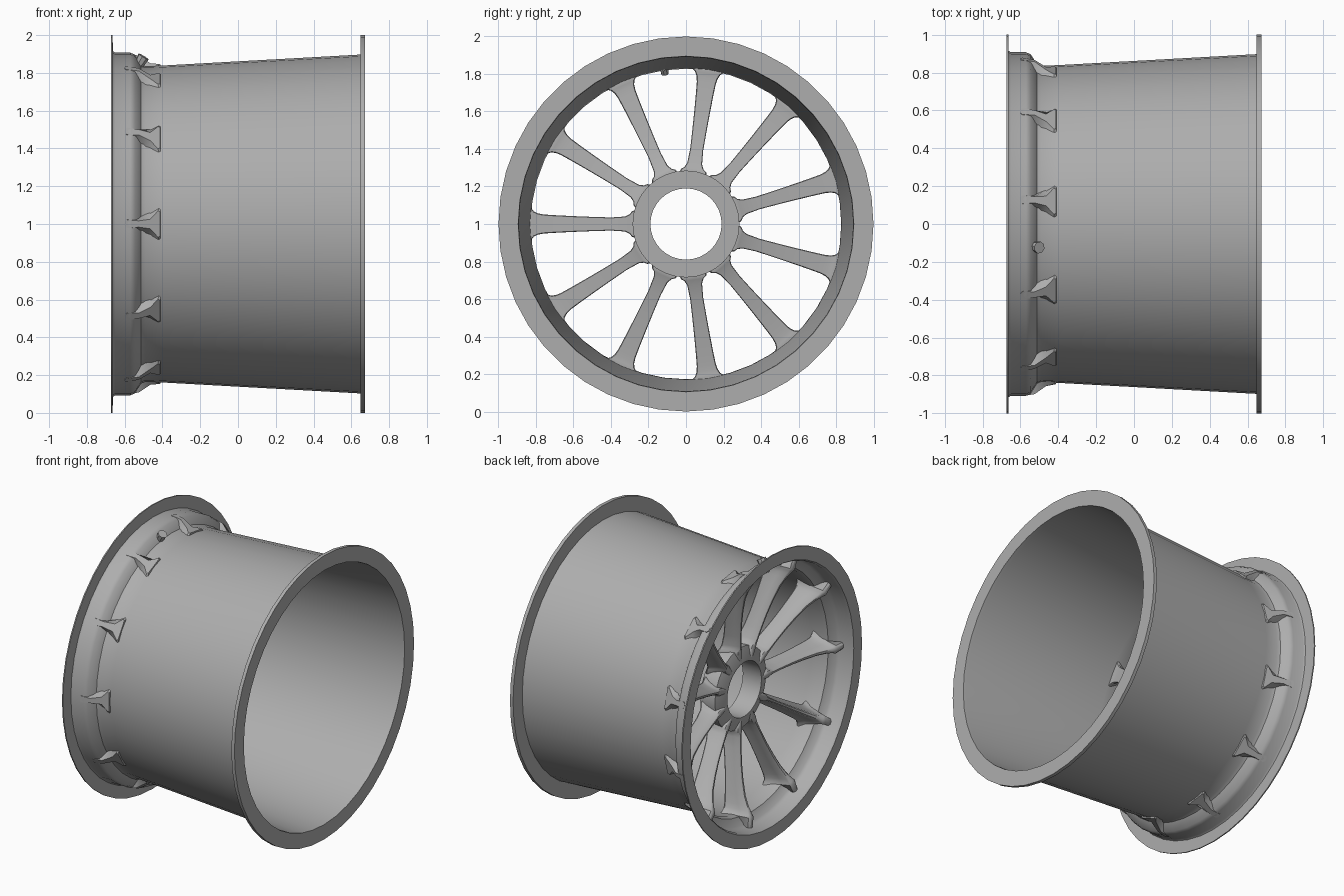
import bpy, bmesh, math
from mathutils import Vector, Matrix

if "Cube" in bpy.data.objects:
    bpy.data.objects.remove(bpy.data.objects["Cube"])

CENTRE = Vector((0, 0, 1))
SPOKES = 11

# Mid grey metal shared by all parts
GREY = bpy.data.materials.new("grey_metal")
GREY.diffuse_color = (0.42, 0.42, 0.42, 1)
GREY.use_nodes = True
GREY.node_tree.nodes["Principled BSDF"].inputs["Base Color"].default_value = GREY.diffuse_color


def finish(name, bm, angle=35):
    bmesh.ops.recalc_face_normals(bm, faces=bm.faces)
    mesh = bpy.data.meshes.new(name)
    bm.to_mesh(mesh)
    bm.free()
    mesh.materials.append(GREY)
    ob = bpy.data.objects.new(name, mesh)
    bpy.context.collection.objects.link(ob)
    bpy.ops.object.select_all(action='DESELECT')
    ob.select_set(True)
    bpy.context.view_layer.objects.active = ob
    bpy.ops.object.shade_smooth_by_angle(angle=math.radians(angle))
    return ob


def loft(bm, rings, closed=False):
    rows = [[bm.verts.new(p) for p in ring] for ring in rings]
    count = len(rows) if closed else len(rows) - 1
    for i in range(count):
        a, b = rows[i], rows[(i + 1) % len(rows)]
        for j in range(len(a)):
            k = (j + 1) % len(a)
            bm.faces.new((a[j], a[k], b[k], b[j]))
    if not closed:
        bm.faces.new(rows[0])
        bm.faces.new(rows[-1])


def revolve(name, profile, sides):
    """Spin a closed (x, radius) profile around the wheel axis."""
    bm = bmesh.new()
    rings = []
    for i in range(sides):
        a = 2 * math.pi * i / sides
        rings.append([CENTRE + Vector((x, r * math.cos(a), r * math.sin(a)))
                      for x, r in profile])
    loft(bm, rings, closed=True)
    return finish(name, bm)


# Barrel with both flanges and the stepped lip on the spoke side
revolve("rim_barrel", [
    (-0.672, 1.0), (-0.664, 1.0), (-0.662, 0.915), (-0.65, 0.907),
    (-0.57, 0.907), (-0.545, 0.896), (-0.513, 0.845), (-0.49, 0.836),
    (-0.40, 0.839), (0.648, 0.897), (0.648, 1.0), (0.672, 1.0),
    (0.672, 0.895), (0.648, 0.892), (-0.40, 0.833), (-0.492, 0.828),
    (-0.522, 0.838), (-0.552, 0.886), (-0.575, 0.898), (-0.655, 0.898),
    (-0.672, 0.908)], 44)

# Hub ring with a sloping front that the spokes run onto
revolve("hub", [(-0.455, 0.19), (-0.455, 0.205), (-0.425, 0.285),
                (-0.31, 0.285), (-0.31, 0.19)], 32)

# Spokes: radius, half width, front x, back x
STATIONS = [
    (0.205, 0.050, -0.453, -0.330), (0.240, 0.062, -0.455, -0.318),
    (0.270, 0.074, -0.456, -0.318), (0.288, 0.068, -0.457, -0.320),
    (0.300, 0.052, -0.458, -0.325), (0.325, 0.040, -0.461, -0.335),
    (0.400, 0.035, -0.469, -0.355), (0.500, 0.038, -0.483, -0.375),
    (0.600, 0.042, -0.503, -0.390), (0.700, 0.047, -0.530, -0.402),
    (0.760, 0.051, -0.558, -0.408), (0.790, 0.057, -0.577, -0.410),
    (0.812, 0.068, -0.590, -0.410), (0.828, 0.088, -0.600, -0.408)]


def section(r, w, front, back, mid=0.55):
    """Narrow at the front, hollow at the sides, widest at the back."""
    d = back - front
    half = [(front, 0.15 * w), (front + 0.06 * d, 0.32 * w),
            (front + 0.40 * d, mid * 0.85 * w), (front + 0.72 * d, mid * 1.3 * w),
            (back - 0.06 * d, w), (back, 0.92 * w)]
    return [Vector((x, r, y)) for x, y in half + [(x, -y) for x, y in reversed(half)]]


# Thin rib with a T-shaped back, showing on the outside of the lip
rib = []
for p in section(0.84, 0.070, -0.600, -0.412, mid=0.28):
    lift = min(1, max(0, (-0.45 - p.x) / 0.09))
    rib.append(Vector((p.x, 0.846 + 0.063 * lift, p.z)))

for n in range(SPOKES):
    bm = bmesh.new()
    loft(bm, [section(*s) for s in STATIONS] + [rib])
    turn = Matrix.Rotation(math.pi + 2 * math.pi * n / SPOKES, 4, 'X')
    bmesh.ops.transform(bm, matrix=Matrix.Translation(CENTRE) @ turn,
                        verts=bm.verts)
    finish(f"spoke_{n + 1}", bm, 40)

# Valve stem through the sloped step of the lip
bm = bmesh.new()
bmesh.ops.create_cone(bm, cap_ends=True, segments=8, radius1=0.020,
                      radius2=0.032, depth=0.10)
a = math.radians(98)
radial = Vector((0, math.cos(a), math.sin(a)))
axis = Vector((0.5, 0, 0)) + radial * 0.85
place = (Matrix.Translation(CENTRE + Vector((-0.525, 0, 0)) + radial * 0.852)
         @ axis.to_track_quat('Z', 'Y').to_matrix().to_4x4())
bmesh.ops.transform(bm, matrix=place, verts=bm.verts)
finish("valve_stem", bm)
